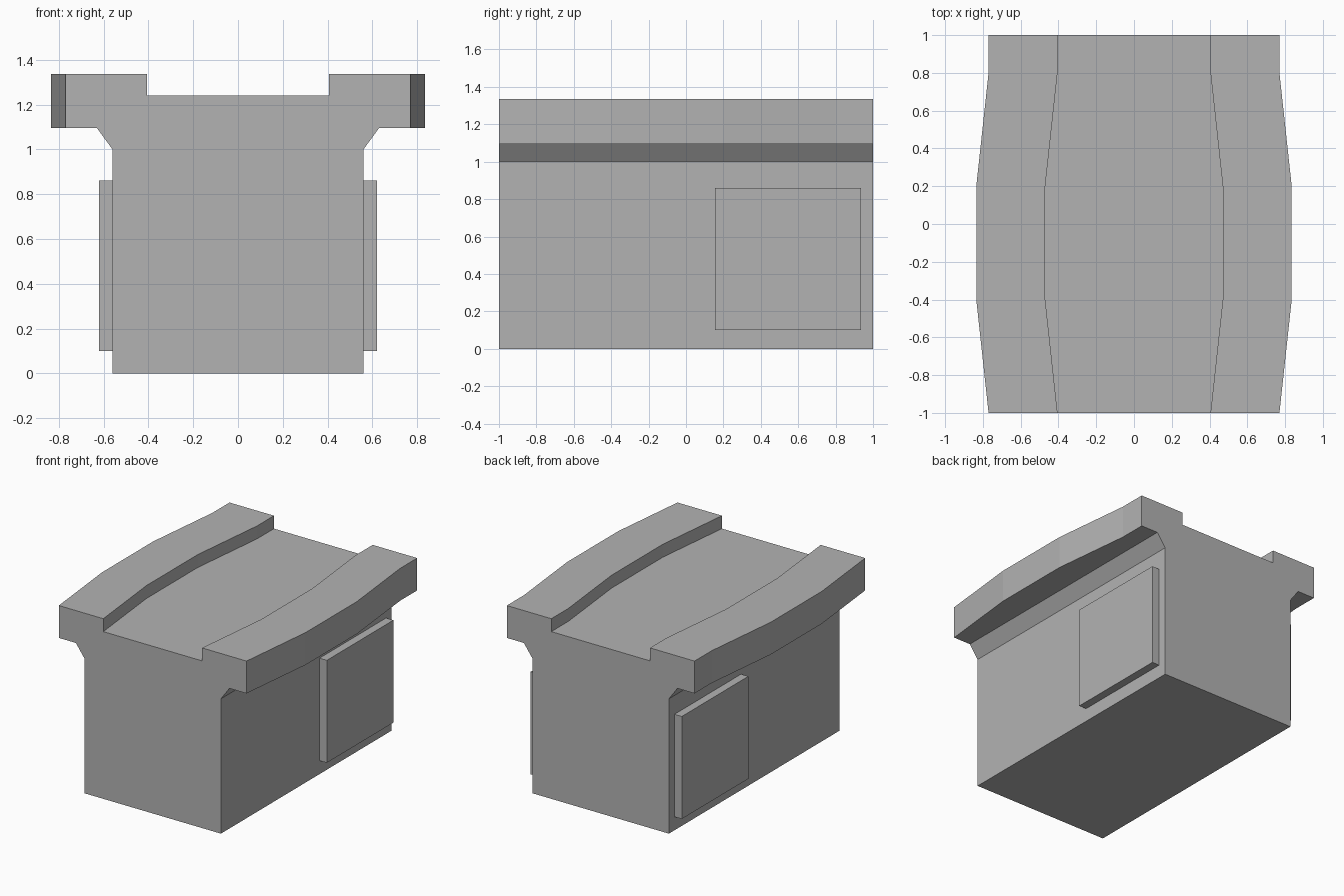
import bpy, bmesh

cube = bpy.data.objects.get("Cube")
if cube:
    bpy.data.objects.remove(cube, do_unlink=True)

grey = bpy.data.materials.new("plain_grey")
grey.use_nodes = True
colour = (0.45, 0.45, 0.45, 1)
grey.diffuse_color = colour
grey.node_tree.nodes["Principled BSDF"].inputs["Base Color"].default_value = colour


def finish(name, bm):
    bmesh.ops.recalc_face_normals(bm, faces=bm.faces)
    mesh = bpy.data.meshes.new(name)
    bm.to_mesh(mesh)
    bm.free()
    mesh.materials.append(grey)
    obj = bpy.data.objects.new(name, mesh)
    bpy.context.collection.objects.link(obj)
    return obj


def section(bulge):
    """Half cross-section mirrored into a closed outline; the rails shift out by bulge."""
    half = [(0.56, 0), (0.56, 1.0), (0.63, 1.096), (0.77 + bulge, 1.096),
            (0.77 + bulge, 1.336), (0.405 + bulge, 1.336), (0.405 + bulge, 1.24)]
    return half + [(-x, z) for x, z in reversed(half)]


# Main body with flared shoulders and bowed top rails, lofted along y
bm = bmesh.new()
stations = [(-1, 0), (-0.4, 0.065), (0.2, 0.065), (0.8, 0), (1, 0)]
rings = [[bm.verts.new((x, y, z)) for x, z in section(b)] for y, b in stations]
for a, b in zip(rings, rings[1:]):
    for i in range(len(a)):
        j = (i + 1) % len(a)
        bm.faces.new((a[i], a[j], b[j], b[i]))
bm.faces.new(rings[0])
bm.faces.new(rings[-1])
# Merge the flat strips between stations
bmesh.ops.dissolve_limit(bm, angle_limit=0.01, verts=bm.verts, edges=bm.edges)
finish("body", bm)

# Raised square panel on each side, towards the back
for side, name in ((1, "left_side_panel"), (-1, "right_side_panel")):
    bm = bmesh.new()
    bmesh.ops.create_cube(bm, size=1)
    bmesh.ops.scale(bm, vec=(0.08, 0.78, 0.76), verts=bm.verts)
    bmesh.ops.translate(bm, vec=(side * 0.58, 0.545, 0.48), verts=bm.verts)
    finish(name, bm)
